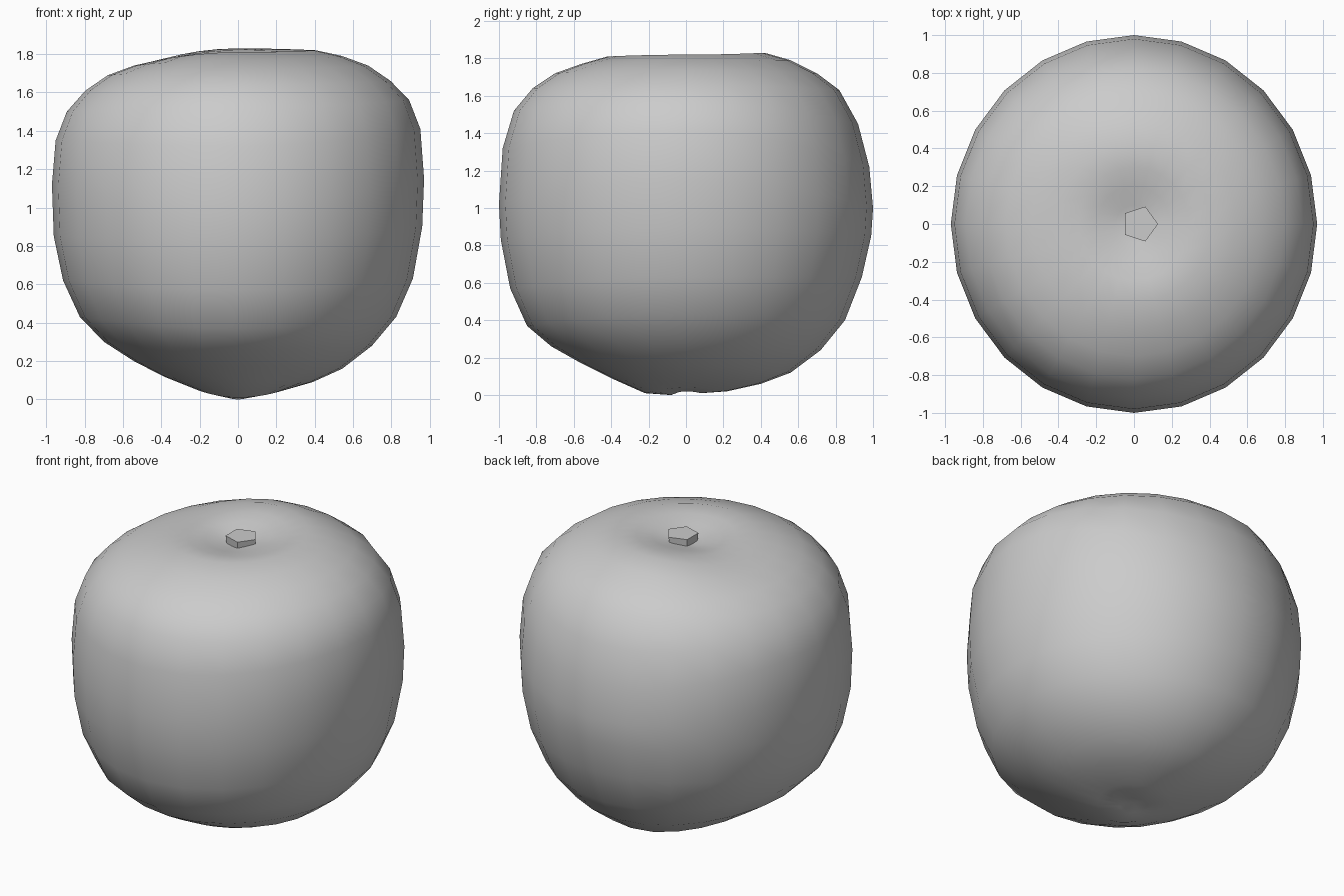
import bpy
import bmesh
from math import cos, sin, pi

default_cube = bpy.data.objects.get("Cube")
if default_cube:
    bpy.data.objects.remove(default_cube, do_unlink=True)


def make_material(name, colour):
    material = bpy.data.materials.new(name)
    material.use_nodes = True
    material.diffuse_color = colour
    material.node_tree.nodes["Principled BSDF"].inputs["Base Color"].default_value = colour
    return material


def add_object(name, bm, material):
    bmesh.ops.recalc_face_normals(bm, faces=bm.faces)
    mesh = bpy.data.meshes.new(name)
    bm.to_mesh(mesh)
    bm.free()
    mesh.materials.append(material)
    obj = bpy.data.objects.new(name, mesh)
    bpy.context.collection.objects.link(obj)
    return obj


def shade_smooth(obj, angle):
    bpy.ops.object.select_all(action="DESELECT")
    obj.select_set(True)
    bpy.context.view_layer.objects.active = obj
    bpy.ops.object.shade_smooth_by_angle(angle=angle)


grey = make_material("plain grey", (0.6, 0.6, 0.6, 1.0))

# Fruit profile from the top dimple to the base: shared relative radii,
# and the ring heights on each of the four sides
SEGMENTS = 24
HALF_WIDTH, HALF_DEPTH = 0.97, 1.0
radii = [.1, .2, .3, .42, .56, .7, .82, .92, .98, 1,
         .99, .94, .85, .72, .56, .4, .22, .08]
heights = {
    "right": [1.76, 1.78, 1.79, 1.77, 1.74, 1.69, 1.61, 1.5, 1.35, 1.12,
              .85, .62, .43, .3, .2, .12, .05, .02],
    "left": [1.77, 1.79, 1.81, 1.82, 1.79, 1.74, 1.66, 1.56, 1.41, 1.15,
             .9, .63, .43, .28, .16, .09, .04, .02],
    "front": [1.76, 1.78, 1.8, 1.81, 1.77, 1.72, 1.64, 1.52, 1.32, 1.02,
              .83, .57, .37, .26, .17, .09, .01, 0],
    "back": [1.77, 1.8, 1.82, 1.83, 1.79, 1.72, 1.63, 1.45, 1.22, 1,
             .85, .63, .4, .24, .12, .06, .02, .01],
}


def ring_height(level, c, s):
    side = heights["left" if c > 0 else "right"][level]
    end = heights["back" if s > 0 else "front"][level]
    return side * c * c + end * s * s


# Fruit body: blended rings joined by quads, closed by a fan at each pole
bm = bmesh.new()
rings = []
for level, radius in enumerate(radii):
    ring = []
    for i in range(SEGMENTS):
        c, s = cos(2 * pi * i / SEGMENTS), sin(2 * pi * i / SEGMENTS)
        ring.append(bm.verts.new((radius * HALF_WIDTH * c, radius * HALF_DEPTH * s,
                                  ring_height(level, c, s))))
    rings.append(ring)
top_pole = bm.verts.new((0, 0, 1.75))
base_pole = bm.verts.new((0, 0, 0.03))
for i in range(SEGMENTS):
    j = (i + 1) % SEGMENTS
    for upper, lower in zip(rings, rings[1:]):
        bm.faces.new((upper[i], lower[i], lower[j], upper[j]))
    bm.faces.new((top_pole, rings[0][i], rings[0][j]))
    bm.faces.new((base_pole, rings[-1][j], rings[-1][i]))
fruit_body = add_object("fruit_body", bm, grey)
shade_smooth(fruit_body, pi)

# Stem: short five-sided stub sitting in the dimple, one corner towards the left
bm = bmesh.new()
bottom, top = 1.73, 1.805
loops = [[bm.verts.new((0.03 + r * cos(2 * pi * i / 5), r * sin(2 * pi * i / 5), z))
          for i in range(5)] for r, z in ((0.09, bottom), (0.097, top))]
for i in range(5):
    j = (i + 1) % 5
    bm.faces.new((loops[0][i], loops[0][j], loops[1][j], loops[1][i]))
bm.faces.new(loops[1])
bm.faces.new(loops[0][::-1])
stem = add_object("stem", bm, grey)
shade_smooth(stem, pi / 6)
